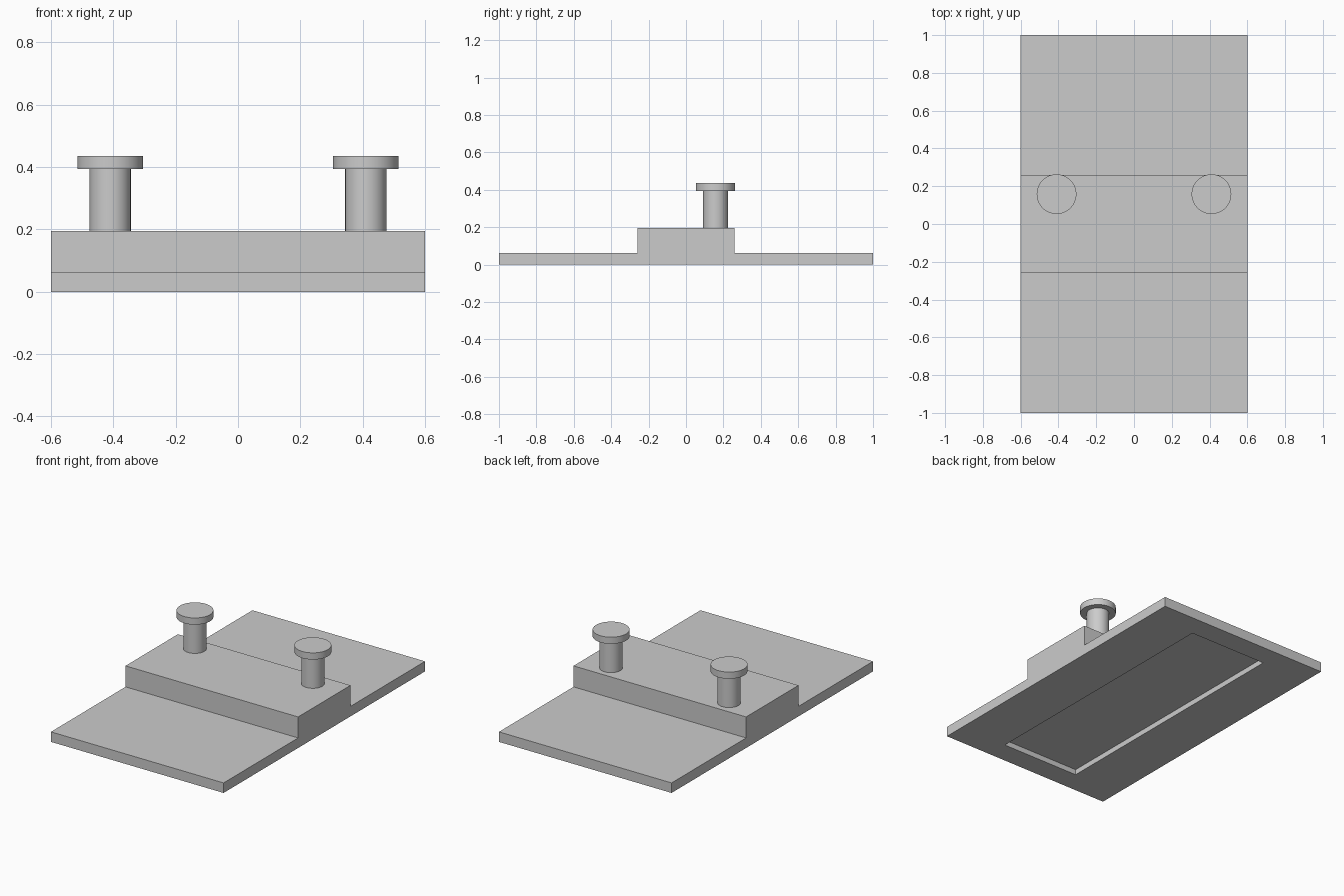
import bpy
import bmesh
import math
from mathutils import Vector

default = bpy.data.objects.get("Cube")
if default:
    bpy.data.objects.remove(default)

grey = bpy.data.materials.new("light_grey")
grey.use_nodes = True
colour = (0.6, 0.6, 0.6, 1)
grey.diffuse_color = colour
grey.node_tree.nodes["Principled BSDF"].inputs["Base Color"].default_value = colour

HALF_WIDTH = 0.6
BLOCK_TOP = 0.195
PLATE_TOP = 0.063


def finish(name, bm):
    bmesh.ops.recalc_face_normals(bm, faces=bm.faces)
    mesh = bpy.data.meshes.new(name)
    bm.to_mesh(mesh)
    bm.free()
    mesh.materials.append(grey)
    obj = bpy.data.objects.new(name, mesh)
    bpy.context.collection.objects.link(obj)
    return obj


def stepped_base():
    # Stepped side profile extruded across the width
    half = [(1, 0), (1, PLATE_TOP), (0.26, PLATE_TOP), (0.26, BLOCK_TOP)]
    profile = half + [(-y, z) for y, z in reversed(half)]
    bm = bmesh.new()
    side = bm.faces.new([bm.verts.new((-HALF_WIDTH, y, z)) for y, z in profile])
    extruded = bmesh.ops.extrude_face_region(bm, geom=[side])["geom"]
    moved = [g for g in extruded if isinstance(g, bmesh.types.BMVert)]
    bmesh.ops.translate(bm, verts=moved, vec=(2 * HALF_WIDTH, 0, 0))
    bmesh.ops.recalc_face_normals(bm, faces=bm.faces)

    # Shallow rectangular recess in the underside
    bottom = min(bm.faces, key=lambda f: f.calc_center_median().z)
    bmesh.ops.inset_region(bm, faces=[bottom], thickness=0.1)
    for v in bottom.verts:
        v.co = Vector((math.copysign(0.272, v.co.x), math.copysign(0.86, v.co.y), 0))
    bmesh.ops.inset_region(bm, faces=[bottom], thickness=0.0001)
    for v in bottom.verts:
        v.co = Vector((math.copysign(0.272, v.co.x), math.copysign(0.86, v.co.y), 0.034))
    return finish("stepped_base", bm)


def headed_peg(name, x):
    # Shaft and wider flat head, as one turned profile
    profile = [(0, BLOCK_TOP), (0.066, BLOCK_TOP), (0.066, 0.394),
               (0.105, 0.394), (0.105, 0.436), (0, 0.436)]
    bm = bmesh.new()
    points = [bm.verts.new((r, 0, z)) for r, z in profile]
    edges = [bm.edges.new(pair) for pair in zip(points, points[1:])]
    bmesh.ops.spin(bm, geom=points + edges, cent=(0, 0, 0), axis=(0, 0, 1),
                   angle=2 * math.pi, steps=64)
    bmesh.ops.remove_doubles(bm, verts=bm.verts, dist=0.0005)
    obj = finish(name, bm)
    obj.location = (x, 0.158, 0)
    bpy.ops.object.select_all(action="DESELECT")
    obj.select_set(True)
    bpy.context.view_layer.objects.active = obj
    bpy.ops.object.shade_smooth_by_angle(angle=math.radians(30))


stepped_base()
headed_peg("left_peg", 0.41)
headed_peg("right_peg", -0.41)
